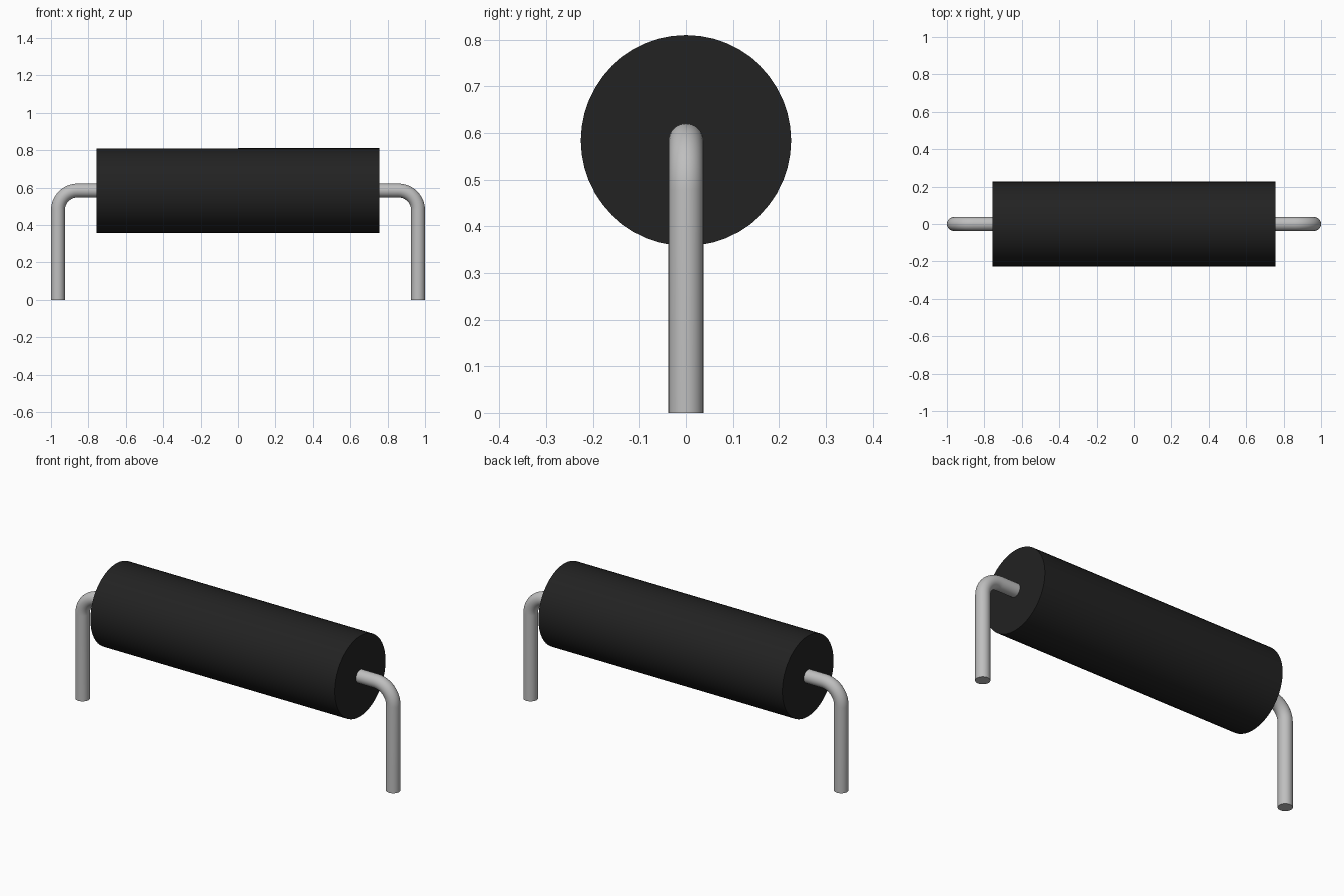
import bpy, bmesh, math
from mathutils import Matrix, Vector

if "Cube" in bpy.data.objects:
    bpy.data.objects.remove(bpy.data.objects["Cube"], do_unlink=True)

AXIS_Z = 0.584      # height of the body axis
BODY_R = 0.226
BODY_HALF = 0.757
WIRE_R = 0.037
LEG_X = 1 - WIRE_R
BEND_R = 0.105


def material(name, value):
    mat = bpy.data.materials.new(name)
    mat.use_nodes = True
    colour = (value, value, value, 1)
    mat.diffuse_color = colour
    mat.node_tree.nodes["Principled BSDF"].inputs["Base Color"].default_value = colour
    return mat


def add_object(name, bm, mat):
    bmesh.ops.recalc_face_normals(bm, faces=bm.faces)
    mesh = bpy.data.meshes.new(name)
    bm.to_mesh(mesh)
    bm.free()
    mesh.materials.append(mat)
    obj = bpy.data.objects.new(name, mesh)
    bpy.context.collection.objects.link(obj)
    bpy.ops.object.select_all(action='DESELECT')
    obj.select_set(True)
    bpy.context.view_layer.objects.active = obj
    bpy.ops.object.shade_smooth_by_angle(angle=math.radians(40))
    return obj


def wire(name, side, mat, sides=32, steps=12):
    # Path: out of the body, around a quarter bend, down to the ground
    path = [(BODY_HALF - 0.02, AXIS_Z, 0)]
    for i in range(steps + 1):
        a = math.pi / 2 * i / steps
        path.append((LEG_X - BEND_R + BEND_R * math.sin(a),
                     AXIS_Z - BEND_R + BEND_R * math.cos(a), a))
    path.append((LEG_X, 0, math.pi / 2))

    bm = bmesh.new()
    rings = []
    for x, z, a in path:
        ring = []
        for k in range(sides):
            t = math.tau * k / sides
            out = WIRE_R * math.cos(t)
            ring.append(bm.verts.new((side * (x + out * math.sin(a)),
                                      WIRE_R * math.sin(t),
                                      z + out * math.cos(a))))
        rings.append(ring)
    for r0, r1 in zip(rings, rings[1:]):
        for k in range(sides):
            n = (k + 1) % sides
            bm.faces.new((r0[k], r0[n], r1[n], r1[k]))
    bm.faces.new(rings[0])
    bm.faces.new(rings[-1])
    return add_object(name, bm, mat)


black = material("black_plastic", 0.016)
metal = material("grey_metal", 0.52)

# Cylindrical body lying along x
bm = bmesh.new()
bmesh.ops.create_cone(bm, cap_ends=True, segments=48, radius1=BODY_R, radius2=BODY_R,
                      depth=2 * BODY_HALF,
                      matrix=Matrix.Translation(Vector((0, 0, AXIS_Z)))
                      @ Matrix.Rotation(math.pi / 2, 4, 'Y'))
add_object("body", bm, black)

# Bent wire leads at both ends
wire("left_lead", 1, metal)
wire("right_lead", -1, metal)
